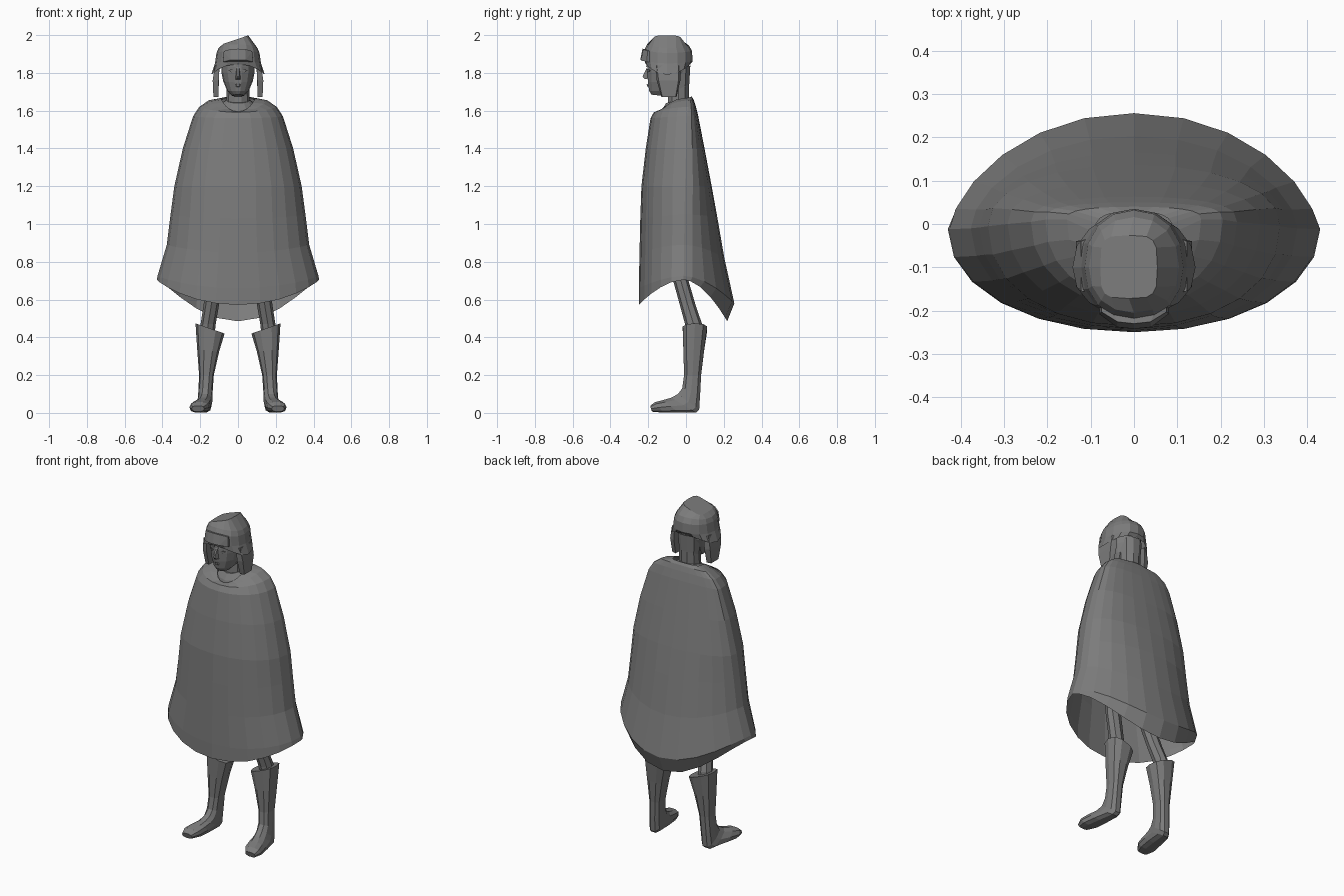
import bpy, bmesh, math

grey = bpy.data.materials.new("dark grey")
grey.diffuse_color = (0.2, 0.2, 0.2, 1)


def finish(bm, name):
    bmesh.ops.recalc_face_normals(bm, faces=bm.faces)
    mesh = bpy.data.meshes.new(name)
    bm.to_mesh(mesh)
    bm.free()
    mesh.materials.append(grey)
    ob = bpy.data.objects.new(name, mesh)
    bpy.context.collection.objects.link(ob)
    return ob


def loft(name, rings, n, zpow=1, boxy=lambda k: 1, caps=(True, True), slopes=None, side=1,
         back_power=lambda k: 1):
    """Ring: centre x, half width, side y, side z, front y, front z, back y, back z."""
    bm = bmesh.new()
    loops = []
    for k, (xc, hw, ym, zm, yf, zf, yb, zb) in enumerate(rings):
        slope = slopes.get(k, 0) if slopes else 0
        loop = []
        for i in range(n):
            a = 2 * math.pi * i / n
            c, s = math.cos(a), math.sin(a)
            c = math.copysign(abs(c) ** boxy(k), c)
            s = math.copysign(abs(s) ** boxy(k), s)
            if s > 0:
                s = s ** back_power(k)
            ye, ze = (yf, zf) if s < 0 else (yb, zb)
            y = ym + (ye - ym) * abs(s)
            z = zm + (ze - zm) * abs(s) ** zpow + slope * hw * c
            loop.append(bm.verts.new((side * (xc + hw * c), y, z)))
        loops.append(loop)
    for a, b in zip(loops, loops[1:]):
        for i in range(n):
            j = (i + 1) % n
            bm.faces.new((a[i], a[j], b[j], b[i]))
    if caps[0]:
        bm.faces.new(loops[0])
    if caps[1]:
        bm.faces.new(loops[-1])
    return finish(bm, name)


def tilted(rows):
    """Rows of centre x, half width, front y, front z, back y, back z."""
    return [(x, w, (yf + yb) / 2, (zf + zb) / 2, yf, zf, yb, zb)
            for x, w, yf, zf, yb, zb in rows]


def hull(name, points, mirrored=False, side=1):
    bm = bmesh.new()
    for x, y, z in points:
        bm.verts.new((side * x, y, z))
        if mirrored:
            bm.verts.new((-x, y, z))
    bmesh.ops.convex_hull(bm, input=bm.verts)
    bmesh.ops.dissolve_limit(bm, angle_limit=0.02, verts=bm.verts, edges=bm.edges)
    return finish(bm, name)


# Cape: flat across the shoulders, pinched at the sides and tucked in at the hem
loft("cape", [
    (0, .430, -.012, .705, -.250, .572, .218, .485),
    (0, .426, -.012, .725, -.250, .660, .256, .580),
    (0, .377, -.01, .890, -.246, .850, .203, .820),
    (0, .357, -.008, 1.05, -.242, 1.03, .165, 1.04),
    (0, .337, -.005, 1.20, -.236, 1.20, .136, 1.20),
    (0, .292, 0, 1.40, -.213, 1.40, .098, 1.40),
    (0, .238, .005, 1.57, -.188, 1.56, .063, 1.58),
    (0, .205, .01, 1.62, -.170, 1.592, .050, 1.63),
    (0, .155, .01, 1.655, -.153, 1.594, .040, 1.660),
    (0, .090, -.02, 1.665, -.138, 1.595, .030, 1.675),
], 24, zpow=1.8, boxy=lambda k: .97 if k < 4 else .93, caps=(False, False),
    back_power=lambda k: max(.65, 1.45 - .12 * k))

# Shirt collar filling the neck opening
loft("shirt_collar", tilted([
    (0, .100, -.138, 1.57, .035, 1.62),
    (0, .085, -.128, 1.605, .030, 1.665),
    (0, .062, -.105, 1.64, .022, 1.67),
]), 12)

# Neck and head
loft("neck", tilted([
    (0, .062, -.100, 1.62, .018, 1.64),
    (0, .060, -.098, 1.69, .020, 1.74),
    (0, .068, -.100, 1.80, .026, 1.84),
]), 10)
loft("head", tilted([
    (0, .032, -.184, 1.685, -.095, 1.675),
    (0, .057, -.197, 1.705, -.040, 1.705),
    (0, .078, -.204, 1.750, .000, 1.76),
    (0, .088, -.207, 1.800, .016, 1.81),
    (0, .090, -.206, 1.880, .020, 1.88),
]), 14)
hull("nose", [(.004, -.230, 1.780), (.014, -.203, 1.766),
              (.006, -.220, 1.768), (.007, -.206, 1.830)], True)
hull("lips", [(.022, -.194, 1.736), (.006, -.208, 1.742),
              (.008, -.207, 1.728), (.008, -.190, 1.725)], True)

# Helmet shell, flared over the ears, with a slanted squarish crown
loft("helmet", [
    (0, .142, -.10, 1.790, -.213, 1.846, .022, 1.845),
    (0, .122, -.10, 1.850, -.222, 1.868, .035, 1.860),
    (0, .114, -.10, 1.905, -.220, 1.922, .032, 1.915),
    (0, .104, -.10, 1.930, -.205, 1.952, .016, 1.945),
    (-.012, .066, -.10, 1.976, -.172, 1.976, -.026, 1.974),
], 16, zpow=2, boxy=lambda k: .5 if k == 4 else .92, caps=(False, True), slopes={4: .34})
# Turned-up peak hugging the forehead
hull("helmet_visor", [
    (0, -.242, 1.868), (.040, -.238, 1.868), (0, -.230, 1.928), (.038, -.226, 1.926),
    (.080, -.208, 1.858), (.075, -.203, 1.915),
    (.080, -.150, 1.862), (.075, -.150, 1.915)], True)

for side, tag in ((1, "right"), (-1, "left")):
    # Ear flap
    hull("ear_flap_" + tag, [
        (.098, -.160, 1.84), (.122, -.155, 1.84), (.098, -.03, 1.84), (.122, -.04, 1.84),
        (.102, -.155, 1.76), (.134, -.145, 1.76), (.102, -.03, 1.76), (.134, -.04, 1.76),
        (.104, -.130, 1.672), (.130, -.125, 1.672), (.104, -.05, 1.672), (.130, -.055, 1.672),
    ], side=side)
    # Brow and eye
    hull("brow_" + tag, [
        (.014, -.212, 1.832), (.014, -.208, 1.842), (.060, -.186, 1.836),
        (.060, -.184, 1.843), (.014, -.195, 1.836), (.060, -.165, 1.838)], side=side)
    hull("eye_" + tag, [
        (.018, -.207, 1.812), (.036, -.205, 1.820), (.054, -.190, 1.812),
        (.036, -.203, 1.803), (.036, -.180, 1.812)], side=side)
    # Leg, leaning from the hip into the boot
    loft("leg_" + tag, tilted([
        (.165, .040, .005, .40, .090, .40),
        (.158, .040, -.005, .47, .085, .47),
        (.140, .041, -.035, .58, .048, .58),
        (.125, .043, -.068, .70, .013, .70),
        (.095, .065, -.100, .95, .030, .95),
    ]), 8, side=side)
    # Boot shaft running into the foot
    loft("boot_" + tag, tilted([
        (.148, .077, -.020, .447, .115, .447),
        (.158, .058, -.016, .330, .098, .330),
        (.167, .039, -.012, .200, .082, .200),
        (.172, .038, -.022, .130, .077, .100),
        (.175, .039, -.045, .102, .072, .015),
        (.182, .042, -.080, .082, .055, .000),
        (.194, .050, -.120, .070, -.040, .000),
        (.205, .052, -.165, .058, -.120, .000),
        (.212, .034, -.190, .038, -.180, .006),
    ]), 10, boxy=lambda k: .8, slopes={0: .35, 1: .1}, side=side)

# Hips hidden under the cape
loft("hips", tilted([
    (0, .100, -.090, .88, .030, .88),
    (0, .165, -.110, .95, .040, .95),
    (0, .150, -.105, 1.08, .040, 1.08),
]), 10)
